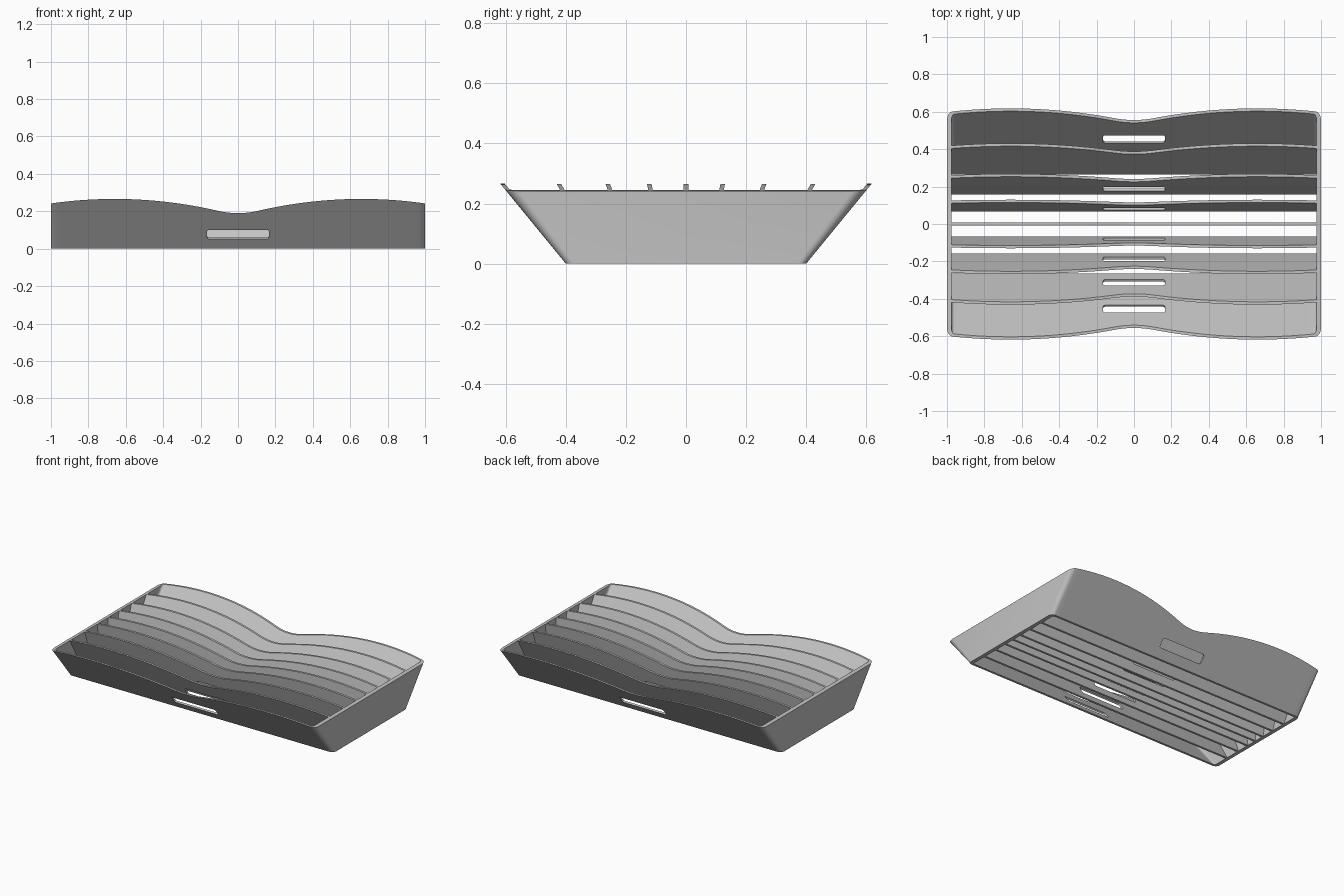
import bpy, bmesh, math

if "Cube" in bpy.data.objects:
    bpy.data.objects.remove(bpy.data.objects["Cube"], do_unlink=True)

grey = bpy.data.materials.new("plain grey")
grey.use_nodes = True
grey.diffuse_color = (0.55, 0.55, 0.55, 1)
bsdf = next(n for n in grey.node_tree.nodes if n.type == 'BSDF_PRINCIPLED')
bsdf.inputs["Base Color"].default_value = (0.55, 0.55, 0.55, 1)

CREST = 0.265      # highest point of the wavy top edge
WALL = 0.015       # slat thickness along y
STEPS = 64


def crest(x):
    """Height of the wavy top edge: a central dip between two shallow humps."""
    x = abs(x)
    return 0.19 + 1.087 * x * x if x < 0.106 else 0.266 - 0.208 * (0.66 - x) ** 2


def finish(name, bm):
    bmesh.ops.recalc_face_normals(bm, faces=bm.faces)
    mesh = bpy.data.meshes.new(name)
    bm.to_mesh(mesh)
    bm.free()
    mesh.materials.append(grey)
    obj = bpy.data.objects.new(name, mesh)
    bpy.context.collection.objects.link(obj)
    return obj


def activate(obj):
    bpy.ops.object.select_all(action='DESELECT')
    obj.select_set(True)
    bpy.context.view_layer.objects.active = obj


def cut_slot(obj, y, slope):
    """Cut a rounded hand slot square to a leaning slat."""
    bm = bmesh.new()
    bmesh.ops.create_cube(bm, size=1)
    bmesh.ops.scale(bm, vec=(0.33, 0.07, 0.064), verts=bm.verts)
    edges = [e for e in bm.edges if abs(e.verts[0].co.y - e.verts[1].co.y) > 0.01]
    bmesh.ops.bevel(bm, geom=edges, offset=0.012, segments=4, affect='EDGES', profile=0.5)
    cutter = finish("slot_cutter", bm)
    cutter.hide_render = True
    z = 0.08
    cutter.location = (0, y + slope * z, z)
    cutter.rotation_euler.x = -math.atan(slope)
    activate(obj)
    mod = obj.modifiers.new("slot", 'BOOLEAN')
    mod.operation, mod.solver, mod.object = 'DIFFERENCE', 'EXACT', cutter
    bpy.context.view_layer.update()
    bpy.ops.object.modifier_apply(modifier=mod.name)
    bpy.data.objects.remove(cutter, do_unlink=True)


def shade(obj):
    activate(obj)
    bpy.ops.object.shade_smooth_by_angle(angle=math.radians(30))


def plan_loop(hx, hy, r):
    """Rounded rectangle in plan, finely divided along front and back."""
    pts = []
    for side in (1, -1):
        for i in range(1, STEPS):
            pts.append((side * (hx - r) * (2 * i / STEPS - 1), -side * hy))
        for cy, start in ((-1, -90), (1, 0)):
            for i in range(7):
                a = math.radians(start + 15 * i)
                pts.append((side * (hx - r + r * math.cos(a)),
                            side * (cy * (hy - r) + r * math.sin(a))))
    return pts


# Outer frame: flared front and back with upright ends, open below
FLARE = 0.82
bm = bmesh.new()
rings = []
for hx, hy, r in ((1.0, 0.4, 0.03), (0.975, 0.4 - WALL, 0.015)):
    plan = plan_loop(hx, hy, r)
    rings.append([bm.verts.new((x, y, 0)) for x, y in plan])
    rings.append([bm.verts.new((x, y + FLARE * crest(x) * y / hy, crest(x)))
                  for x, y in plan])
for a, b in ((0, 1), (1, 3), (3, 2), (2, 0)):
    for i in range(len(rings[0])):
        bm.faces.new((rings[a][i - 1], rings[a][i], rings[b][i], rings[b][i - 1]))
frame = finish("outer_frame", bm)
for side in (-1, 1):
    cut_slot(frame, side * (0.4 - WALL / 2), side * FLARE)
shade(frame)


def slat(name, foot, tip, slotted=True):
    """Leaning divider; foot and tip are the y of its middle at floor and crest."""
    slope = (tip - foot) / CREST
    bm = bmesh.new()
    rows = []
    for i in range(STEPS + 1):
        x = 0.98 * (2 * i / STEPS - 1)
        rows.append([bm.verts.new((x, foot + slope * z + dy, z)) for z, dy in (
            (0, -WALL / 2), (0, WALL / 2), (crest(x), WALL / 2), (crest(x), -WALL / 2))])
    for p, q in zip(rows, rows[1:]):
        for k in range(4):
            bm.faces.new((p[k - 1], p[k], q[k], q[k - 1]))
    bm.faces.new(rows[0])
    bm.faces.new(rows[-1])
    obj = finish(name, bm)
    if slotted:
        cut_slot(obj, foot, slope)
    shade(obj)


# Inner dividers fan out from the upright centre one
slat("centre_divider", 0, 0)
for label, foot, tip in (("inner", 0.073, 0.122), ("middle", 0.165, 0.26),
                         ("outer", 0.273, 0.423)):
    slat("front_" + label + "_divider", -foot, -tip)
    slat("back_" + label + "_divider", foot, tip, slotted=label != "outer")
